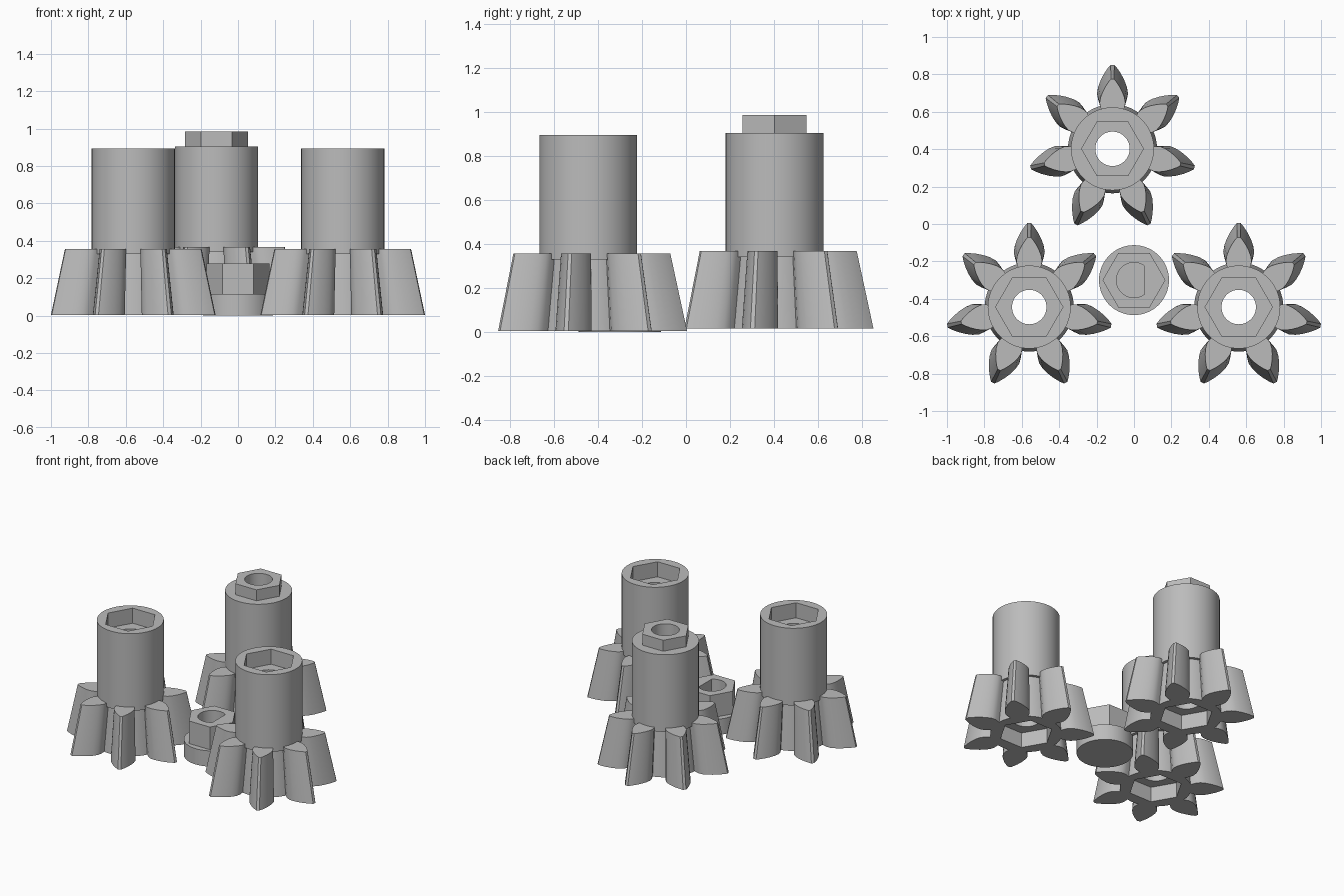
import bpy
import bmesh
from math import cos, sin, tau, radians

cube = bpy.data.objects.get("Cube")
if cube:
    bpy.data.objects.remove(cube)

SEG = 60
GREY = (0.5, 0.5, 0.5, 1)
mat = bpy.data.materials.new("plain grey")
mat.use_nodes = True
mat.diffuse_color = GREY
mat.node_tree.nodes["Principled BSDF"].inputs["Base Color"].default_value = GREY


# Ring outlines: radius as a function of angle
def circle(r):
    return lambda a: r


def hexagon(r):
    return lambda a: r * cos(radians(30)) / cos(a % radians(60) - radians(30))


def d_shape(r, flat):
    return lambda a: min(r, flat / cos(a)) if cos(a) > 0 else r


def finish(name, bm, location):
    bmesh.ops.recalc_face_normals(bm, faces=bm.faces)
    mesh = bpy.data.meshes.new(name)
    bm.to_mesh(mesh)
    bm.free()
    mesh.materials.append(mat)
    obj = bpy.data.objects.new(name, mesh)
    obj.location = location
    bpy.context.collection.objects.link(obj)
    bpy.ops.object.select_all(action='DESELECT')
    obj.select_set(True)
    bpy.context.view_layer.objects.active = obj
    bpy.ops.object.shade_smooth_by_angle(angle=radians(30))
    return obj


def loft(name, rings, location, closed):
    """Bridge (outline, height) rings; closed loops back, otherwise both ends are capped."""
    bm = bmesh.new()
    angles = [tau * i / SEG for i in range(SEG)]
    loops = [[bm.verts.new((f(a) * cos(a), f(a) * sin(a), z)) for a in angles]
             for f, z in rings]
    pairs = list(zip(loops, loops[1:]))
    if closed:
        pairs.append((loops[-1], loops[0]))
    else:
        bm.faces.new(loops[0])
        bm.faces.new(loops[-1])
    for lo, hi in pairs:
        for i in range(SEG):
            j = (i + 1) % SEG
            bm.faces.new((lo[i], lo[j], hi[j], hi[i]))
    return finish(name, bm, location)


# Leaf-shaped tooth half outline: distance from axis, half width
LEAF = [(0.2, 0.045), (0.235, 0.06), (0.265, 0.077), (0.295, 0.083), (0.33, 0.077),
        (0.365, 0.064), (0.4, 0.046), (0.43, 0.026), (0.449, 0.01)]
TAPER = 0.83
TOOTH_TOP = 0.353


def teeth(name, location, count=7):
    bm = bmesh.new()
    outline = LEAF + [(r, -w) for r, w in reversed(LEAF)]
    for k in range(count):
        a = tau / 4 + tau * k / count
        ends = [[bm.verts.new((s * (r * cos(a) - w * sin(a)), s * (r * sin(a) + w * cos(a)), z))
                 for r, w in outline] for s, z in ((1, 0), (TAPER, TOOTH_TOP))]
        for end in ends:
            bm.faces.new(end)
        n = len(outline)
        for i in range(n):
            j = (i + 1) % n
            bm.faces.new((ends[0][i], ends[0][j], ends[1][j], ends[1][i]))
    return finish(name, bm, location)


BORE, SOCKET, PLUG = circle(0.092), hexagon(0.18), hexagon(0.168)
SLEEVE, DEPTH, TOP = circle(0.222), 0.11, 0.889


def gear(name, location, plug):
    # Tapered hub, sleeve, and a bore with a hexagonal socket below
    rings = [(BORE, DEPTH), (SOCKET, DEPTH), (SOCKET, 0), (circle(0.238), 0),
             (circle(0.201), 0.325), (SLEEVE, 0.325), (SLEEVE, TOP)]
    # Upper end: raised hexagonal plug or sunken hexagonal socket
    if plug:
        rings += [(PLUG, TOP), (PLUG, TOP + 0.08), (BORE, TOP + 0.08)]
    else:
        rings += [(SOCKET, TOP), (SOCKET, TOP - DEPTH), (BORE, TOP - DEPTH)]
    loft(name + "_sleeve", rings, location, True)
    teeth(name + "_teeth", location)


gear("right_gear", (-0.56, -0.444, 0.004), False)
gear("left_gear", (0.56, -0.444, 0.004), False)
gear("back_gear", (-0.115, 0.402, 0.015), True)

# Small round cap with hexagonal boss and blind D-shaped hole
HOLE = d_shape(0.094, 0.055)
loft("shaft_cap", [(circle(0.187), 0), (circle(0.187), 0.115), (PLUG, 0.115),
                   (PLUG, 0.28), (HOLE, 0.28), (HOLE, 0.115)], (0, -0.3, 0), False)
